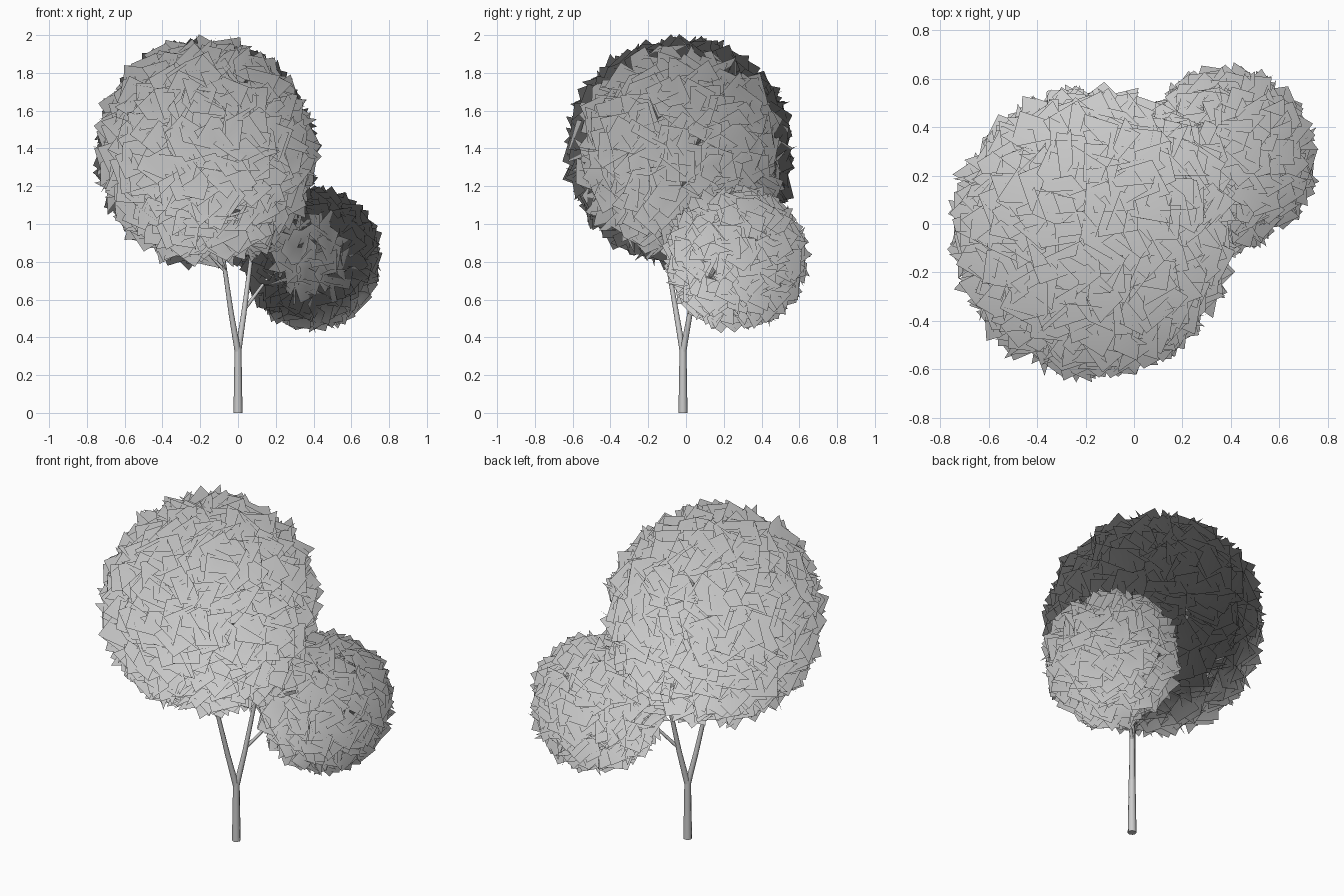
import bpy, bmesh, math, random
from mathutils import Vector, Matrix

if "Cube" in bpy.data.objects:
    bpy.data.objects.remove(bpy.data.objects["Cube"])

random.seed(7)
HEART = Vector((0, 0, 0.2))  # the foliage is shaded as if it bulges from here


def finish(bm, name):
    mesh = bpy.data.meshes.new(name)
    bm.to_mesh(mesh)
    bm.free()
    obj = bpy.data.objects.new(name, mesh)
    bpy.context.collection.objects.link(obj)
    return obj


def limb(name, points, radii, sides=8):
    """Tapered tube through a few points, lying along its path."""
    bm = bmesh.new()
    rings = []
    for i, p in enumerate(points):
        a = Vector(points[max(i - 1, 0)])
        b = Vector(points[min(i + 1, len(points) - 1)])
        turn = Vector((0, 0, 1)).rotation_difference((b - a).normalized())
        rings.append([bm.verts.new(Vector(p) + turn @ Vector((
            radii[i] * math.cos(2 * math.pi * k / sides),
            radii[i] * math.sin(2 * math.pi * k / sides), 0)))
            for k in range(sides)])
    for low, high in zip(rings, rings[1:]):
        for k in range(sides):
            n = (k + 1) % sides
            bm.faces.new((low[k], low[n], high[n], high[k]))
    bm.faces.new(rings[0][::-1])
    bm.faces.new(rings[-1])
    for f in bm.faces:
        f.smooth = len(f.verts) == 4
    return finish(bm, name)


def leaf_ball(name, centre, radii, count, size, tilt):
    """Square leaf cards spread evenly over an ellipsoid, strongly tilted at random."""
    bm = bmesh.new()
    centre = Vector(centre)
    for i in range(count):
        z = 1 - 2 * (i + 0.5) / count
        r = math.sqrt(1 - z * z)
        a = i * math.pi * (3 - math.sqrt(5))
        n = Vector((r * math.cos(a), r * math.sin(a), z))
        n = (n + Vector([random.uniform(-0.05, 0.05) for _ in range(3)])).normalized()
        pos = Vector([n[k] * radii[k] for k in range(3)]) * random.uniform(0.98, 1.01)
        m = (Matrix.Translation(centre + pos)
             @ n.to_track_quat('Z', 'Y').to_matrix().to_4x4()
             @ Matrix.Rotation(random.uniform(0, 2 * math.pi), 4, 'Z')
             @ Matrix.Rotation(random.uniform(-tilt, tilt), 4, 'X')
             @ Matrix.Rotation(random.uniform(-tilt, tilt), 4, 'Y'))
        h = size / 2 * random.uniform(0.9, 1.05)
        f = bm.faces.new([bm.verts.new(m @ Vector((x * h, y * h, 0)))
                          for x, y in ((-1, -1), (1, -1), (1, 1), (-1, 1))])
        f.smooth = True
    obj = finish(bm, name)
    # Soft foliage shading: normals fan out from the heart of the tree
    obj.data.normals_split_custom_set_from_vertices(
        [(v.co - HEART).normalized() for v in obj.data.vertices])
    return obj


# Trunk and forked branches
limb("trunk", [(0, -0.016, 0), (0, -0.016, 0.35)], [0.024, 0.018])
limb("left_branch", [(0, -0.016, 0.32), (-0.035, -0.05, 0.52), (-0.09, -0.115, 0.9)],
     [0.017, 0.014, 0.010])
limb("right_branch", [(0, -0.016, 0.32), (0.03, 0.02, 0.52), (0.08, 0.075, 0.9)],
     [0.017, 0.014, 0.010])
limb("side_twig", [(0.035, 0.025, 0.55), (0.2, 0.16, 0.77)], [0.010, 0.007])
limb("upper_twig", [(-0.07, -0.09, 0.75), (-0.17, -0.09, 0.86)], [0.008, 0.006])

# Foliage
leaf_ball("large_crown", (-0.168, -0.03, 1.38), (0.515, 0.535, 0.535), 750, 0.165, 1.1)
leaf_ball("small_crown", (0.385, 0.27, 0.82), (0.32, 0.325, 0.33), 400, 0.125, 1.1)
